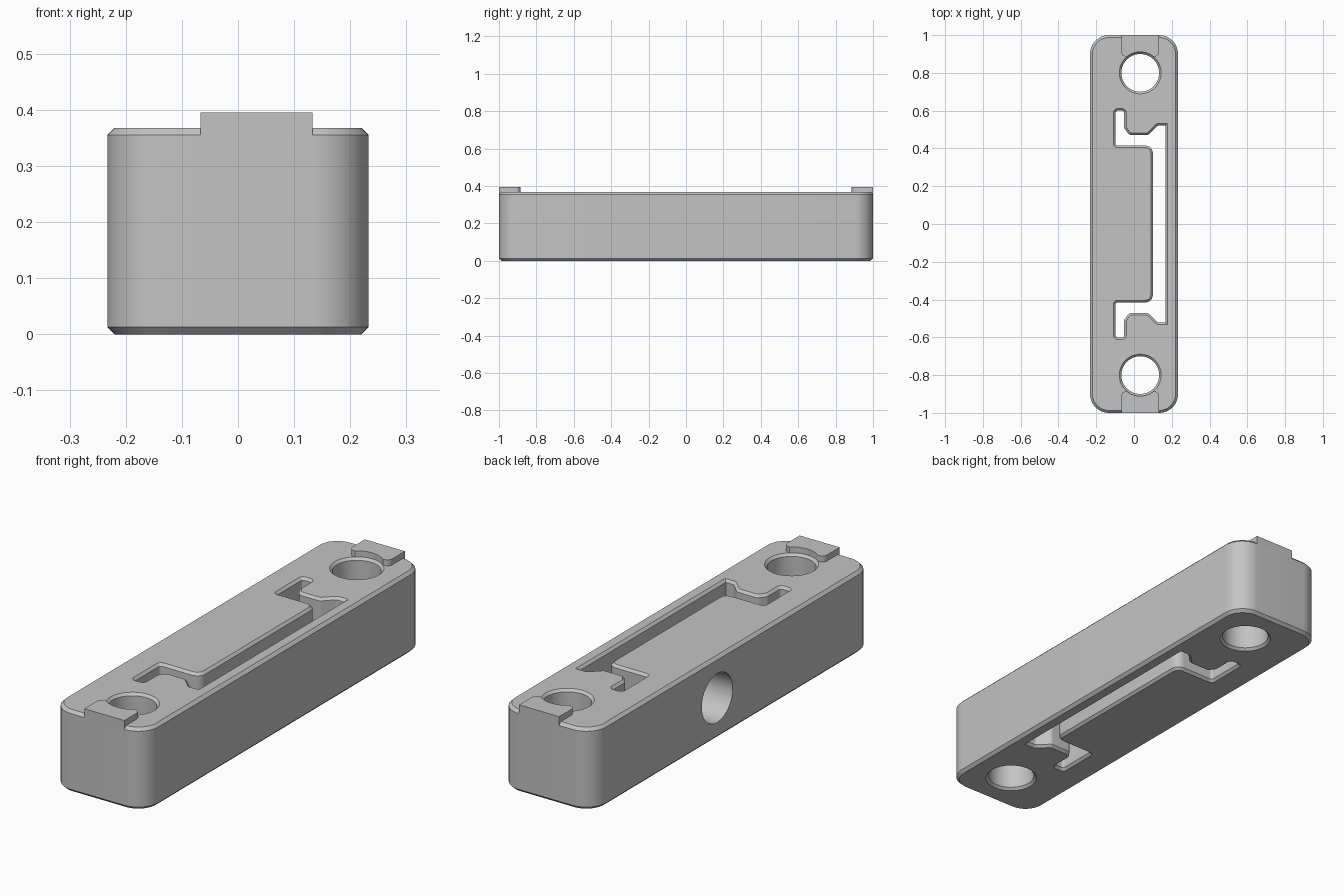
import bpy, bmesh, math
from mathutils import Vector

cube = bpy.data.objects.get("Cube")
if cube:
    bpy.data.objects.remove(cube, do_unlink=True)

HEIGHT, CHAMFER = 0.368, 0.013
HOLE_X, HOLE_Y, HOLE_R = 0.033, 0.8, 0.1

grey = bpy.data.materials.new("plain grey")
grey.use_nodes = True
colour = (0.55, 0.55, 0.55, 1)
grey.diffuse_color = colour
grey.node_tree.nodes["Principled BSDF"].inputs["Base Color"].default_value = colour


def fillet(corners, steps=6):
    """Round each (x, y, radius) corner of a closed outline."""
    out = []
    for i, (x, y, r) in enumerate(corners):
        p = Vector((x, y))
        if r == 0:
            out.append(p)
            continue
        a = (Vector(corners[i - 1][:2]) - p).normalized()
        b = (Vector(corners[(i + 1) % len(corners)][:2]) - p).normalized()
        half = a.angle(b) / 2
        centre = p + (a + b).normalized() * (r / math.sin(half))
        start = (p + a * (r / math.tan(half)) - centre).normalized()
        end = (p + b * (r / math.tan(half)) - centre).normalized()
        for k in range(steps + 1):
            out.append(centre + start.slerp(end, k / steps) * r)
    return out


def offset(points, d):
    """Move a counter-clockwise outline outwards by d."""
    out = []
    for i, p in enumerate(points):
        e1 = (p - points[i - 1]).normalized()
        e2 = (points[(i + 1) % len(points)] - p).normalized()
        n1, n2 = Vector((e1.y, -e1.x)), Vector((e2.y, -e2.x))
        out.append(p + (n1 + n2) * (d / (1 + n1.dot(n2))))
    return out


def loft(name, points, layers):
    """Stack copies of an outline at (height, outward offset)."""
    bm = bmesh.new()
    rings = [[bm.verts.new((p.x, p.y, z)) for p in offset(points, d)] for z, d in layers]
    n = len(points)
    for low, high in zip(rings, rings[1:]):
        for i in range(n):
            j = (i + 1) % n
            bm.faces.new((low[i], low[j], high[j], high[i]))
    bm.faces.new(rings[0][::-1])
    bm.faces.new(rings[-1])
    bmesh.ops.recalc_face_normals(bm, faces=bm.faces)
    mesh = bpy.data.meshes.new(name)
    bm.to_mesh(mesh)
    bm.free()
    mesh.materials.append(grey)
    obj = bpy.data.objects.new(name, mesh)
    bpy.context.collection.objects.link(obj)
    return obj


def circle(x, y, r, n=48):
    return [Vector((x + r * math.cos(math.tau * k / n), y + r * math.sin(math.tau * k / n)))
            for k in range(n)]


def cut(target, cutter):
    mod = target.modifiers.new(cutter.name, 'BOOLEAN')
    mod.operation = 'DIFFERENCE'
    mod.solver = 'EXACT'
    mod.object = cutter
    bpy.context.view_layer.objects.active = target
    bpy.ops.object.modifier_apply(modifier=mod.name)
    bpy.data.objects.remove(cutter, do_unlink=True)


# Body: rounded bar with chamfered rims
W, R = 0.233, 0.1
body = loft("body", fillet([(-W, -1, R), (W, -1, R), (W, 1, R), (-W, 1, R)], 12),
            [(0, -CHAMFER), (CHAMFER, 0), (HEIGHT - CHAMFER, 0), (HEIGHT, -CHAMFER)])

# Cutters flare at both faces so every opening gets a chamfered rim
C = 0.011
through = [(-0.02, C), (0, C), (C, 0), (HEIGHT - C, 0), (HEIGHT, C), (HEIGHT + 0.02, C)]

# Vertical screw holes
for side in (-1, 1):
    cut(body, loft("screw_hole", circle(HOLE_X, side * HOLE_Y, HOLE_R), through))

# Hooked slot, mirrored front to back
half = [(0.167, 0.522, 0), (0.127, 0.522, 0.015), (0.077, 0.472, 0.02), (-0.026, 0.472, 0.02),
        (-0.052, 0.508, 0.02), (-0.052, 0.6, 0.012), (-0.098, 0.6, 0.012),
        (-0.098, 0.415, 0.012), (0.1, 0.415, 0.04)]
slot = half + [(x, -y, r) for x, y, r in reversed(half)]
cut(body, loft("slot", fillet(slot), through))

# Round side hole from the right face into the slot
bore = loft("side_hole", circle(0, 0, 0.11), [(-0.3, 0), (0.13, 0)])
bore.rotation_euler = (0, math.pi / 2, 0)
bore.location = (0, 0.11, HEIGHT / 2)
bpy.context.view_layer.update()
cut(body, bore)

# End lugs, hollowed to follow the screw hole rim
rim = HOLE_R + C
depth = 0.086
reach = math.sqrt(rim ** 2 - depth ** 2)
start = math.atan2(depth, reach)
arc = [(HOLE_X + rim * math.cos(a), HOLE_Y + rim * math.sin(a), 0)
       for a in (math.pi - start - k / 12 * (math.pi - 2 * start) for k in range(13))]
inner = HOLE_Y + depth
lug = fillet([(HOLE_X + 0.1, 1, 0), (HOLE_X - 0.1, 1, 0), (HOLE_X - 0.1, inner, 0.025)]
             + arc + [(HOLE_X + 0.1, inner, 0.025)])
layers = [(HEIGHT - CHAMFER, 0), (0.395, 0)]
parts = [body, loft("back_lug", lug, layers),
         loft("front_lug", [Vector((p.x, -p.y)) for p in reversed(lug)], layers)]

# Smooth the curved walls, keep the edges crisp
bpy.context.view_layer.update()
bpy.ops.object.select_all(action='DESELECT')
for part in parts:
    part.select_set(True)
bpy.context.view_layer.objects.active = body
bpy.ops.object.shade_smooth_by_angle(angle=math.radians(30))
